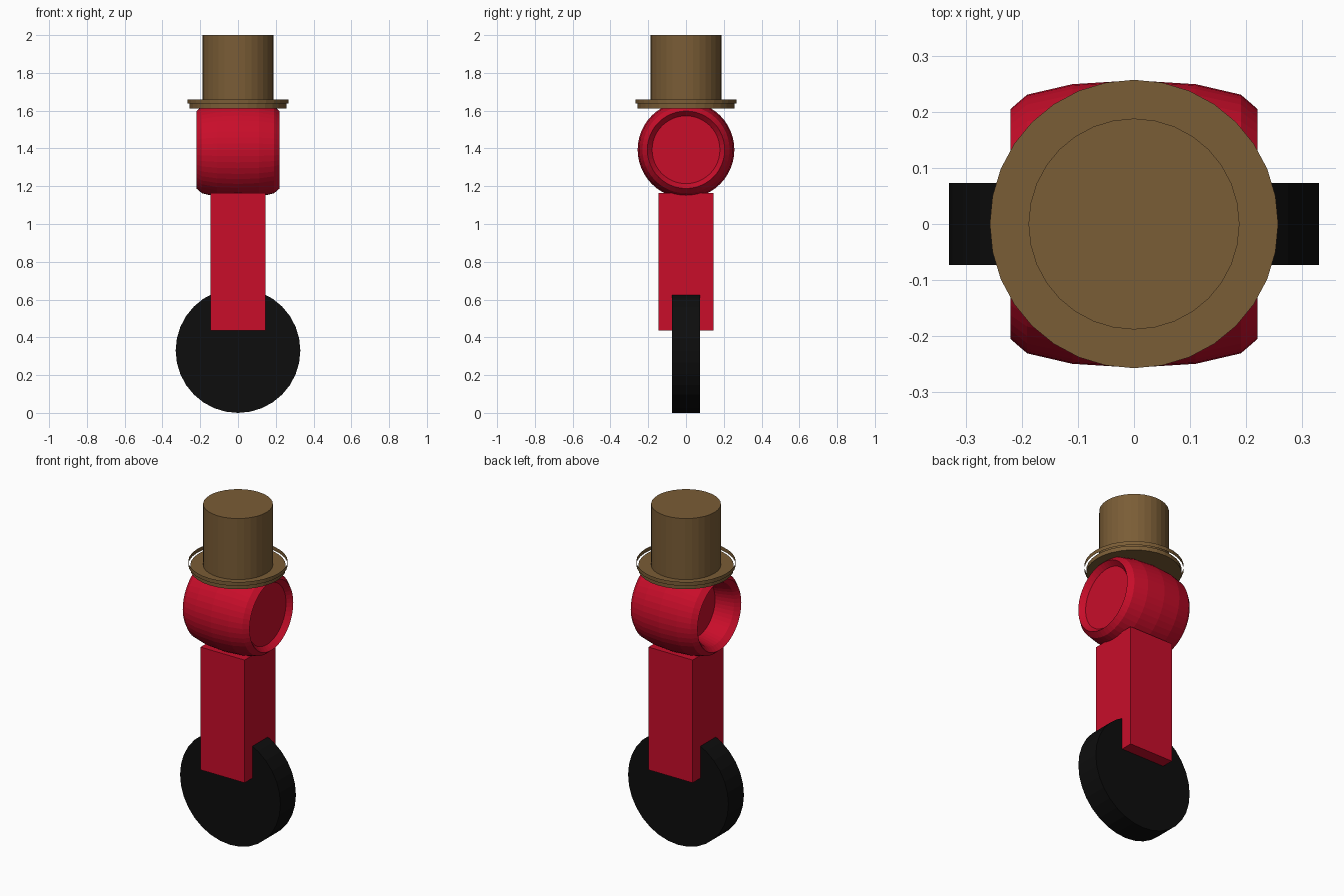
import bpy
import math

if "Cube" in bpy.data.objects:
    bpy.data.objects.remove(bpy.data.objects["Cube"])


def material(name, rgb):
    m = bpy.data.materials.new(name)
    m.diffuse_color = (*rgb, 1.0)
    m.use_nodes = True
    m.node_tree.nodes["Principled BSDF"].inputs["Base Color"].default_value = m.diffuse_color
    return m


RED = material("red", (0.58, 0.004, 0.023))
BROWN = material("brown", (0.195, 0.109, 0.037))
BLACK = material("black", (0.004, 0.004, 0.004))


def finish(name, mat):
    ob = bpy.context.object
    ob.name = name
    ob.data.materials.append(mat)
    bpy.ops.object.transform_apply(location=False, rotation=True, scale=True)
    return ob


def cylinder(name, mat, radius, depth, loc, rot=(0, 0, 0), sides=32, caps='NGON'):
    bpy.ops.mesh.primitive_cylinder_add(vertices=sides, radius=radius, depth=depth,
                                        location=loc, rotation=rot, end_fill_type=caps)
    return finish(name, mat)


def upright(name, radius, z0, z1, caps='NGON'):
    return cylinder(name, BROWN, radius, z1 - z0, (0, 0, (z0 + z1) / 2), caps=caps)


# Single wheel, axle along y
cylinder("wheel", BLACK, 0.33, 0.146, (0, 0, 0.33), (math.pi / 2, 0, 0))

# Box body
bpy.ops.mesh.primitive_cube_add(size=1, location=(0, 0, 0.80))
bpy.context.object.scale = (0.29, 0.29, 0.73)
finish("body", RED)

# Head: torus stretched along its axis into a barrel
bpy.ops.mesh.primitive_torus_add(location=(0, 0, 1.393), rotation=(0, math.pi / 2, 0),
                                 major_radius=0.205, minor_radius=0.051,
                                 major_segments=48, minor_segments=12)
bpy.context.object.scale = (1, 1, 0.22 / 0.051)
finish("head_shell", RED)

# Plug filling the barrel: nearly flush on +x, deeply recessed on -x
cylinder("head_plug", RED, 0.183, 0.27, (0.055, 0, 1.393), (0, math.pi / 2, 0))

# Hat: crown, brim and a thin open band above the brim edge
upright("hat_crown", 0.188, 1.63, 2.0)
upright("hat_brim", 0.257, 1.612, 1.637)
upright("hat_brim_band", 0.268, 1.637, 1.66, caps='NOTHING')
